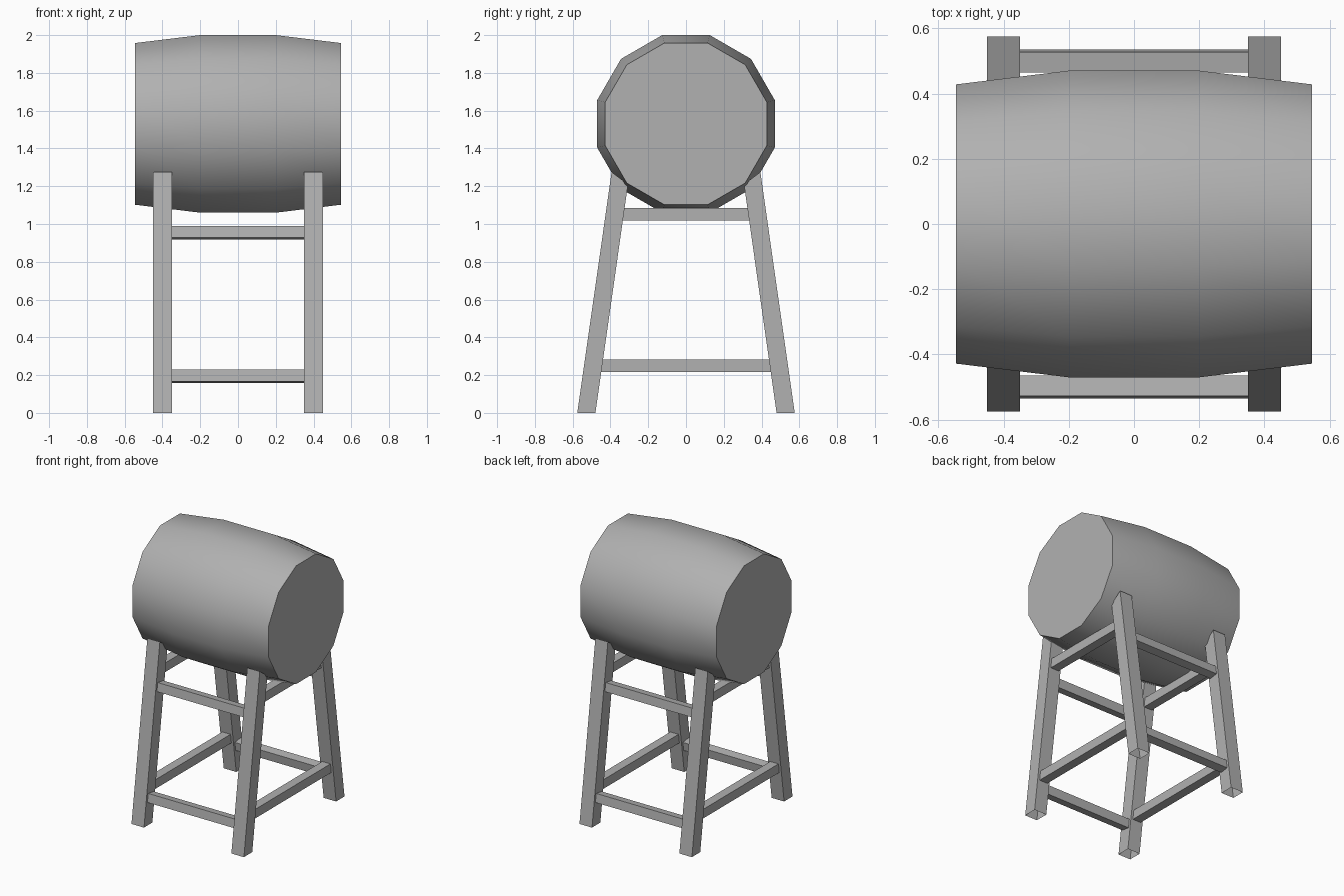
import bpy, bmesh, math
from mathutils import Matrix

if "Cube" in bpy.data.objects:
    bpy.data.objects.remove(bpy.data.objects["Cube"])

SLOPE = 0.1425            # inward lean of the legs
TILT = math.atan(SLOPE)
BAR = 0.066               # rail thickness

# Dark grey paint shared by all parts
grey = bpy.data.materials.new("dark_grey")
grey.diffuse_color = (0.44, 0.44, 0.44, 1)
grey.use_nodes = True
grey.node_tree.nodes["Principled BSDF"].inputs["Base Color"].default_value = grey.diffuse_color


def make_object(name, bm):
    mesh = bpy.data.meshes.new(name)
    bm.to_mesh(mesh)
    bm.free()
    mesh.materials.append(grey)
    obj = bpy.data.objects.new(name, mesh)
    bpy.context.collection.objects.link(obj)
    return obj


def box(name, center, size, tilt=0.0):
    bm = bmesh.new()
    m = (Matrix.Translation(center) @ Matrix.Rotation(tilt, 4, 'X')
         @ Matrix.Diagonal((*size, 1)))
    bmesh.ops.create_cube(bm, size=1, matrix=m)
    return make_object(name, bm)


# Barrel: 12-sided staves along x, flat on top, with flat end caps
def barrel():
    sides = 12
    bm = bmesh.new()
    rings = []
    for x, apothem in ((-0.545, 0.428), (-0.2, 0.47), (0.2, 0.47), (0.545, 0.428)):
        r = apothem / math.cos(math.pi / sides)
        angles = [2 * math.pi * (i + 0.5) / sides for i in range(sides)]
        rings.append([bm.verts.new((x, r * math.cos(a), 1.53 + r * math.sin(a)))
                      for a in angles])
    for a, b in zip(rings, rings[1:]):
        for i in range(sides):
            j = (i + 1) % sides
            bm.faces.new((a[i], a[j], b[j], b[i])).smooth = True
    for ring in (rings[0], rings[-1]):
        bm.faces.new(ring)
        for i in range(sides):
            bm.edges.get((ring[i], ring[(i + 1) % sides])).smooth = False
    bmesh.ops.recalc_face_normals(bm, faces=bm.faces)
    make_object("barrel", bm)


# Leg: leaning post with an open foot, top cut to follow the barrel
def leg(name, sx, sy):
    bm = bmesh.new()
    bmesh.ops.create_cube(bm, size=1)
    for v in bm.verts:
        outer = v.co.y * sy > 0
        z = 0 if v.co.z < 0 else (1.275 if outer else 1.21)
        v.co = (sx * 0.4 + v.co.x * 0.1,
                sy * (0.5275 - SLOPE * z) + v.co.y * 0.096, z)
    bmesh.ops.recalc_face_normals(bm, faces=bm.faces)
    foot = [f for f in bm.faces if f.normal.z < -0.9]
    bmesh.ops.delete(bm, geom=foot, context='FACES_ONLY')
    make_object(name, bm)


barrel()

for sy, side in ((-1, "front"), (1, "back")):
    for sx, hand in ((-1, "left"), (1, "right")):
        leg(f"{side}_{hand}_leg", sx, sy)
    # Long rails, tilted with the legs
    for z, level in ((0.193, "lower"), (0.954, "upper")):
        box(f"{side}_{level}_rail", (0, sy * (0.5275 - SLOPE * z), z),
            (0.72, BAR * 0.95, BAR * 0.95), sy * TILT)

# Cross rails under each barrel end
for sx, hand in ((-1, "left"), (1, "right")):
    for z, half, level in ((0.25, 0.46, "lower"), (1.052, 0.34, "upper")):
        box(f"{hand}_{level}_cross_rail", (sx * 0.4, 0, z), (BAR, 2 * half, BAR))
